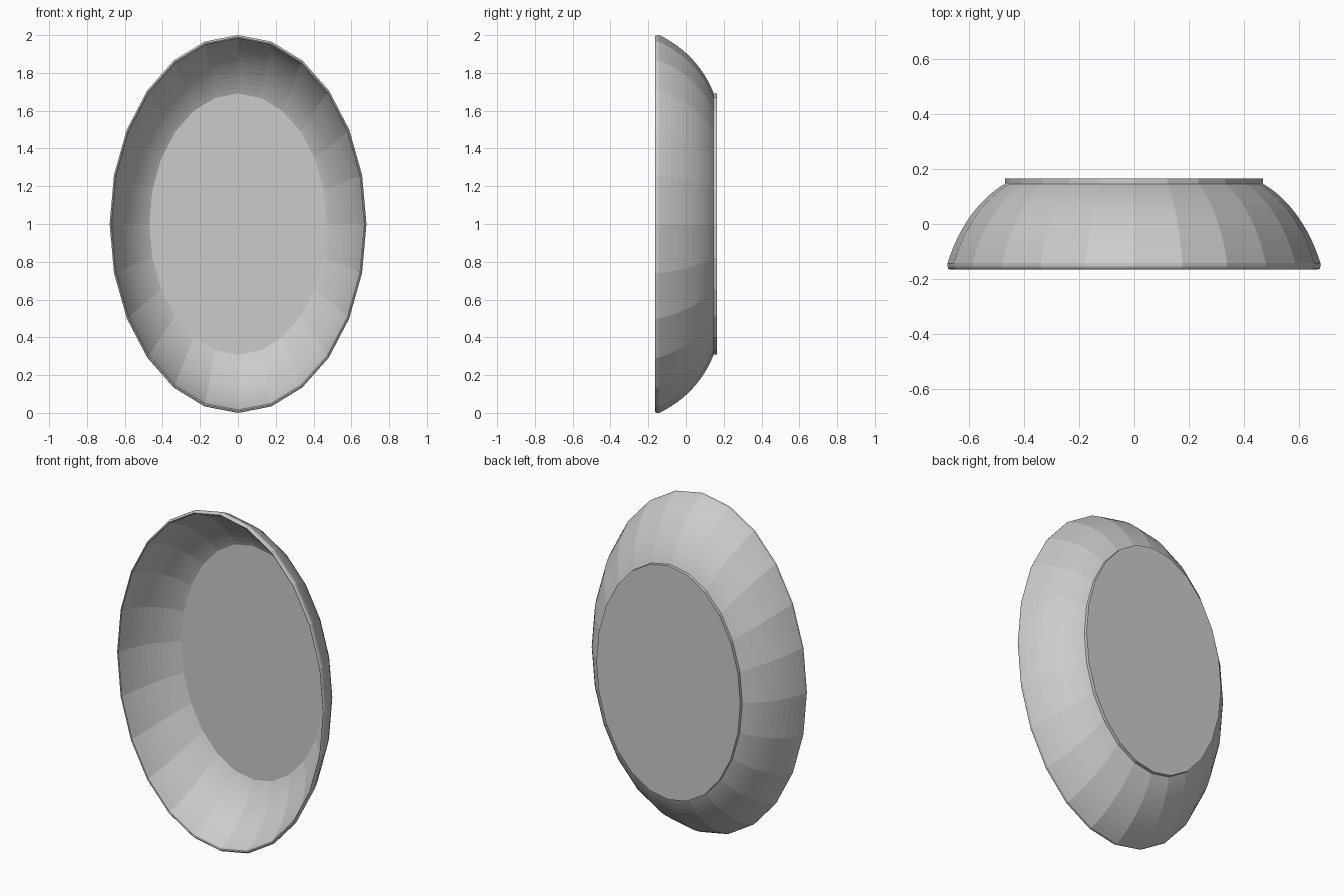
import bpy, bmesh, math

if "Cube" in bpy.data.objects:
    bpy.data.objects.remove(bpy.data.objects["Cube"])

SIDES = 24
ASPECT = 0.68   # width / height of the oval


def arc(p0, p1, half_angle, steps):
    """Circular arc from p0 to p1 in (radius, y), bulging outward."""
    dx, dy = p1[0] - p0[0], p1[1] - p0[1]
    chord = math.hypot(dx, dy)
    ux, uy = dx / chord, dy / chord
    nx, ny = -uy, ux
    if nx < 0:
        nx, ny = -nx, -ny
    rad = chord / 2 / math.sin(half_angle)
    pts = []
    for i in range(steps + 1):
        a = -half_angle + 2 * half_angle * i / steps
        along = chord / 2 + rad * math.sin(a)
        out = rad * (math.cos(a) - math.cos(half_angle))
        pts.append((p0[0] + ux * along + nx * out, p0[1] + uy * along + ny * out))
    return pts


def oval_lathe(name, profile, closed=False, caps=False):
    """Sweep a (radius, y) profile around an upright oval."""
    bm = bmesh.new()
    rings = []
    for r, y in profile:
        rings.append([bm.verts.new((ASPECT * r * math.sin(2 * math.pi * k / SIDES), y,
                                    1 + r * math.cos(2 * math.pi * k / SIDES)))
                      for k in range(SIDES)])
    n = len(rings)
    for i in range(n if closed else n - 1):
        a, b = rings[i], rings[(i + 1) % n]
        for k in range(SIDES):
            m = (k + 1) % SIDES
            bm.faces.new((a[k], a[m], b[m], b[k]))
    if caps:
        bm.faces.new(rings[0])
        bm.faces.new(rings[-1])
    bmesh.ops.recalc_face_normals(bm, faces=bm.faces)
    mesh = bpy.data.meshes.new(name)
    bm.to_mesh(mesh)
    bm.free()
    ob = bpy.data.objects.new(name, mesh)
    bpy.context.collection.objects.link(ob)
    return ob


# Curved bowl wall: outer skin, rounded lip, inner skin
bulge = math.radians(22)
outer = arc((0.693, 0.146), (1.0, -0.143), bulge, 12)
lip = [(1.0, -0.155), (0.996, -0.162), (0.99, -0.165), (0.984, -0.162)]
inner = arc((0.98, -0.152), (0.685, 0.146), bulge, 12)
oval_lathe("bowl_wall", outer + lip + inner, closed=True)

# Flat oval plate closing the back
oval_lathe("back_plate", [(0.692, 0.143), (0.692, 0.165)], caps=True)
